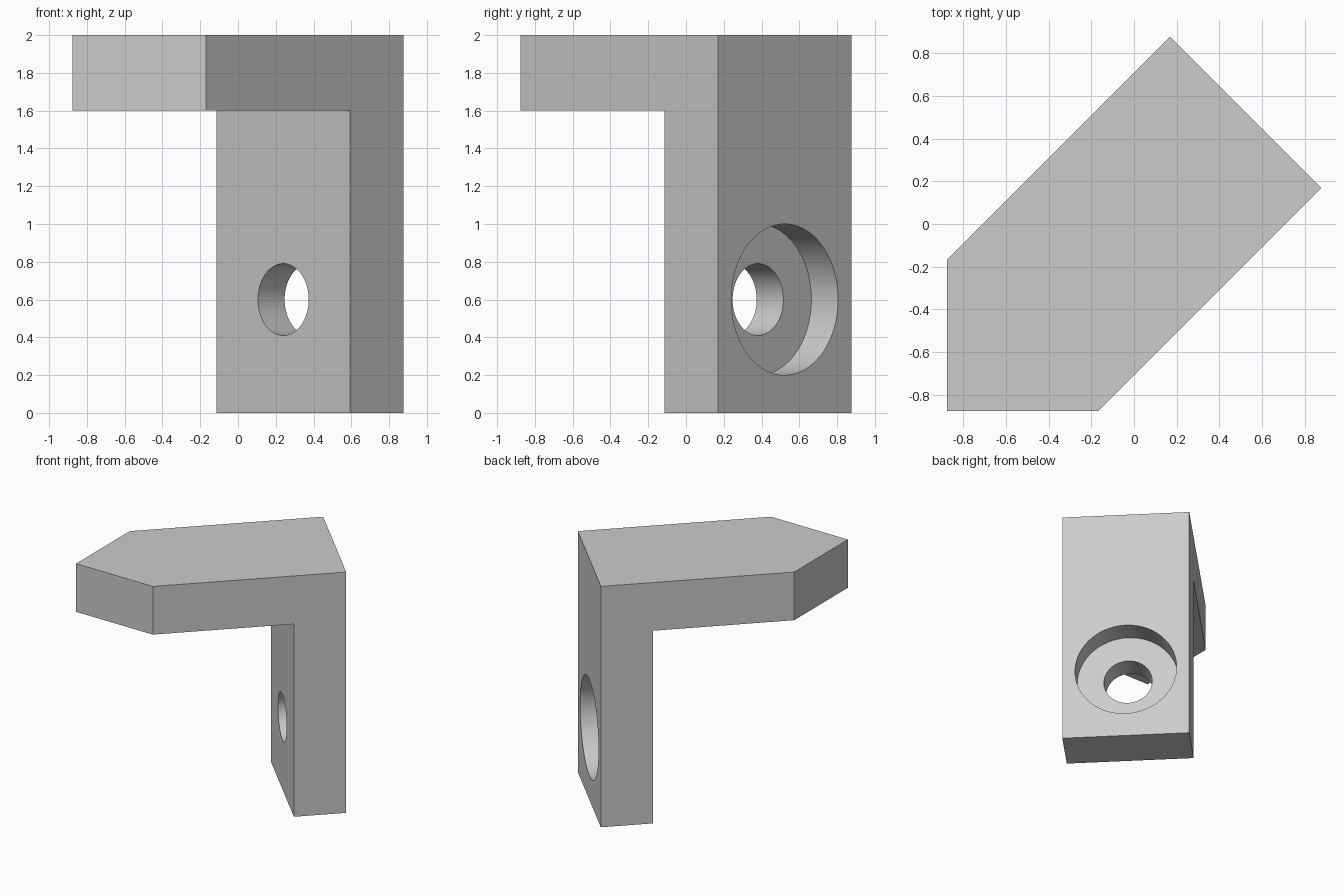
import bpy, bmesh
from math import radians, sqrt
from mathutils import Matrix, Vector

default = bpy.data.objects.get("Cube")
if default:
    bpy.data.objects.remove(default, do_unlink=True)

# Plain grey metal
grey = bpy.data.materials.new("plain_grey")
grey.use_nodes = True
colour = (0.6, 0.6, 0.6, 1)
grey.diffuse_color = colour
grey.node_tree.nodes["Principled BSDF"].inputs["Base Color"].default_value = colour

TURN = Matrix.Rotation(radians(45), 4, 'Z')  # the bracket sits diagonally
BACK = 1.045 / sqrt(2)                       # back face along the bracket's length
TIP = 1.75 / sqrt(2)                         # point of the plate
HALF, THICK, TOP, BORE_Z = 0.5, 0.4, 2.0, 0.6


def make_object(name, bm):
    bmesh.ops.recalc_face_normals(bm, faces=bm.faces)
    mesh = bpy.data.meshes.new(name)
    bm.to_mesh(mesh)
    bm.free()
    mesh.materials.append(grey)
    obj = bpy.data.objects.new(name, mesh)
    obj.matrix_world = TURN
    bpy.context.collection.objects.link(obj)
    return obj


def prism(name, points, direction):
    bm = bmesh.new()
    face = bm.faces.new([bm.verts.new(p) for p in points])
    ext = bmesh.ops.extrude_face_region(bm, geom=[face])
    verts = [v for v in ext["geom"] if isinstance(v, bmesh.types.BMVert)]
    bmesh.ops.translate(bm, verts=verts, vec=Vector(direction))
    return make_object(name, bm)


def bore(name, radius, start, end):
    bm = bmesh.new()
    place = Matrix.Translation(((start + end) / 2, 0, BORE_Z)) @ Matrix.Rotation(radians(90), 4, 'Y')
    bmesh.ops.create_cone(bm, cap_ends=True, segments=96, radius1=radius,
                          radius2=radius, depth=end - start, matrix=place)
    return make_object(name, bm)


def cut(obj, cutter, operation):
    cutter.hide_render = True
    mod = obj.modifiers.new(cutter.name, 'BOOLEAN')
    mod.operation, mod.solver, mod.object = operation, 'EXACT', cutter
    bpy.context.view_layer.objects.active = obj
    bpy.ops.object.modifier_apply(modifier=mod.name)
    bpy.data.objects.remove(cutter, do_unlink=True)


# L-shaped side profile, oversized so the plan outline trims it
front, rear, under = BACK - THICK, BACK + 0.2, TOP - THICK
side = [(-1.5, under), (front, under), (front, 0), (rear, 0), (rear, TOP), (-1.5, TOP)]
bracket = prism("bracket", [(u, -0.7, z) for u, z in side], (0, 1.4, 0))

# Pointed plan outline
plan = [(BACK, -HALF), (BACK, HALF), (-BACK, HALF), (-TIP, 0), (-BACK, -HALF)]
cut(bracket, prism("plan_outline", [(u, v, -0.2) for u, v in plan], (0, 0, 2.4)), 'INTERSECT')

# Stepped bolt hole, with the wide recess on the back
cut(bracket, bore("bolt_hole", 0.19, front - 0.2, BACK + 0.2), 'DIFFERENCE')
cut(bracket, bore("bolt_head_recess", 0.4, BACK - 0.2, BACK + 0.2), 'DIFFERENCE')

# Smooth bores, crisp edges
bpy.ops.object.select_all(action='DESELECT')
bracket.select_set(True)
bpy.context.view_layer.objects.active = bracket
bpy.ops.object.shade_smooth_by_angle(angle=radians(30))
